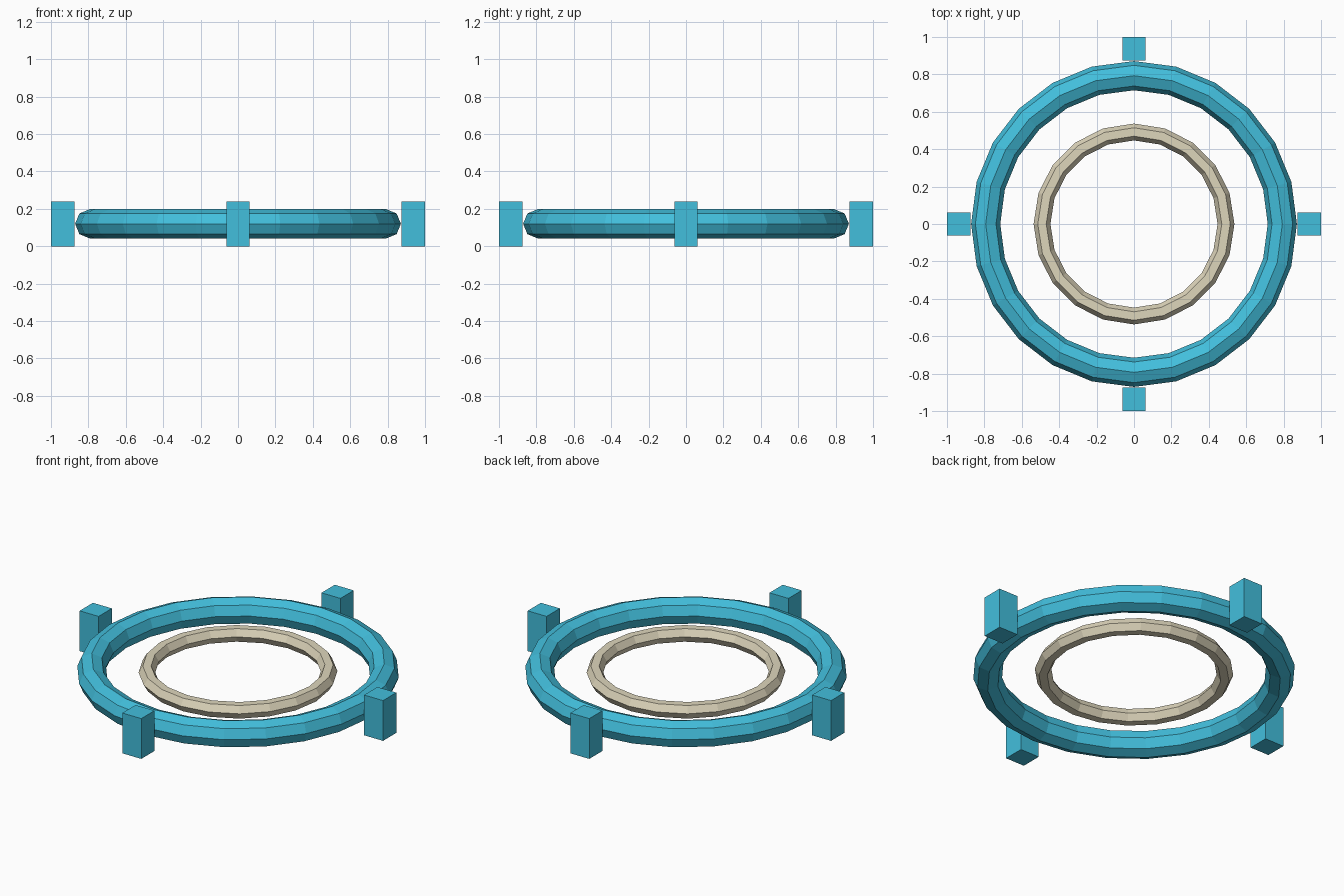
import bpy
import math

if "Cube" in bpy.data.objects:
    bpy.data.objects.remove(bpy.data.objects["Cube"])


def material(name, color):
    mat = bpy.data.materials.new(name)
    mat.diffuse_color = (*color, 1.0)
    mat.use_nodes = True
    mat.node_tree.nodes["Principled BSDF"].inputs["Base Color"].default_value = mat.diffuse_color
    return mat


CYAN = material("cyan", (0.055, 0.52, 0.72))
CREAM = material("cream", (0.73, 0.67, 0.50))
MID_Z = 0.12


def ring(name, major, minor, segments, sides, mat):
    bpy.ops.mesh.primitive_torus_add(
        major_radius=major, minor_radius=minor,
        major_segments=segments, minor_segments=sides,
        location=(0, 0, MID_Z))
    obj = bpy.context.object
    obj.name = name
    obj.data.materials.append(mat)
    bpy.ops.object.shade_flat()


# Faceted outer and inner rings
ring("outer_ring", 0.793, 0.078, 24, 8, CYAN)
ring("inner_ring", 0.492, 0.045, 20, 6, CREAM)

# Four upright posts around the outer ring
for i, side in enumerate(("right", "back", "left", "front")):
    angle = i * math.pi / 2
    bpy.ops.mesh.primitive_cube_add(
        size=1, location=(0.9375 * math.cos(angle), 0.9375 * math.sin(angle), MID_Z))
    post = bpy.context.object
    post.name = side + "_post"
    post.scale = (0.125, 0.125, 2 * MID_Z)
    bpy.ops.object.transform_apply(location=False, rotation=False, scale=True)
    post.data.materials.append(CYAN)
